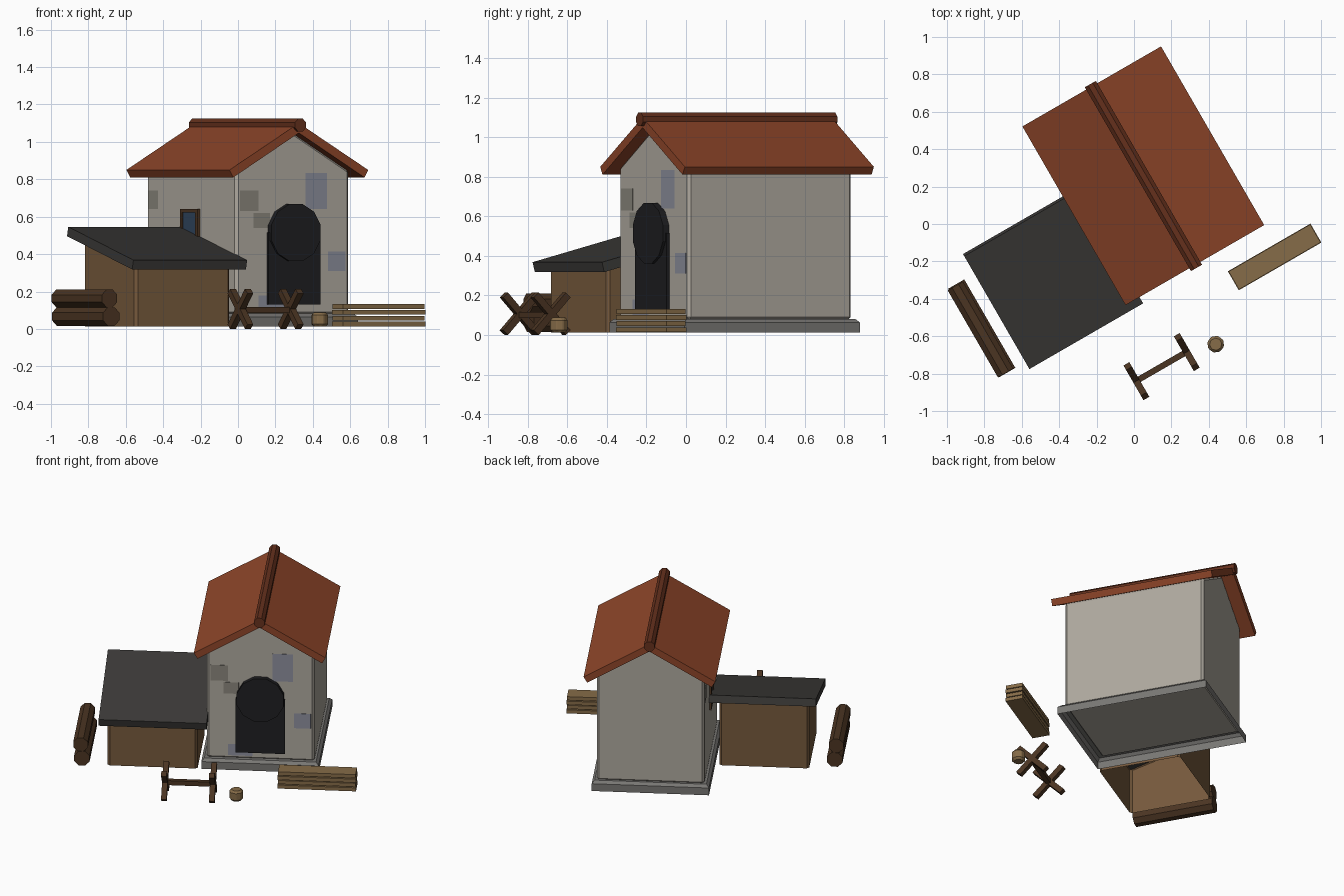
import bpy, bmesh
from math import radians, pi
from mathutils import Matrix, Vector

if "Cube" in bpy.data.objects:
    bpy.data.objects.remove(bpy.data.objects["Cube"])

TURN = radians(30)   # whole yard is turned 30 degrees about z
CX = 0.172           # house centre line (local x)


def mat(name, r, g, b):
    m = bpy.data.materials.new(name)
    m.diffuse_color = (r, g, b, 1)
    m.use_nodes = True
    m.node_tree.nodes["Principled BSDF"].inputs["Base Color"].default_value = m.diffuse_color
    return m


STONE = mat("stone", 0.42, 0.39, 0.34)
PLINTH = mat("plinth_stone", 0.19, 0.185, 0.175)
TILE = mat("tile", 0.27, 0.06, 0.022)
RIDGE = mat("ridge_tile", 0.13, 0.03, 0.012)
SLATE = mat("slate", 0.045, 0.043, 0.04)
BLACK = mat("black", 0.013, 0.013, 0.015)
SHED = mat("shed_wood", 0.18, 0.1, 0.045)
DARK = mat("dark_wood", 0.07, 0.035, 0.016)
PLANK = mat("plank_wood", 0.24, 0.15, 0.065)
GLASS = mat("glass", 0.03, 0.06, 0.11)
BLUE = mat("blue_stone", 0.26, 0.27, 0.33)
GREY = mat("dark_stone", 0.25, 0.235, 0.2)


def finish(name, bm, material, bevel=0):
    me = bpy.data.meshes.new(name)
    bm.to_mesh(me)
    bm.free()
    me.materials.append(material)
    ob = bpy.data.objects.new(name, me)
    ob.rotation_euler.z = TURN
    bpy.context.collection.objects.link(ob)
    if bevel:
        mod = ob.modifiers.new("bevel", "BEVEL")
        mod.width, mod.segments = bevel, 1
    return ob


def drop_bottom(bm):
    low = min(bm.faces, key=lambda f: f.calc_center_median().z)
    bmesh.ops.delete(bm, geom=[low], context="FACES_ONLY")


def box(name, x, y, z, material, top_bevel=0, open_bottom=False):
    bm = bmesh.new()
    bmesh.ops.create_cube(bm, size=1)
    for v in bm.verts:
        v.co = [(a + b) / 2 + c * (b - a) for (a, b), c in zip((x, y, z), v.co)]
    if top_bevel:
        top = [e for e in bm.edges if all(v.co.z > z[1] - 1e-4 for v in e.verts)]
        bmesh.ops.bevel(bm, geom=top, offset=top_bevel, segments=1, affect="EDGES")
    if open_bottom:
        drop_bottom(bm)
    return finish(name, bm, material)


def prism(name, profile, a, b, axis, material, bevel=0, open_bottom=False):
    """Extrude a (side, z) profile along local x or y."""
    bm = bmesh.new()
    place = (lambda p: (a, p[0], p[1])) if axis == "x" else (lambda p: (p[0], a, p[1]))
    face = bm.faces.new([bm.verts.new(place(p)) for p in profile])
    new = bmesh.ops.extrude_face_region(bm, geom=[face])["geom"]
    step = Vector((b - a, 0, 0) if axis == "x" else (0, b - a, 0))
    bmesh.ops.translate(bm, vec=step, verts=[g for g in new if isinstance(g, bmesh.types.BMVert)])
    bmesh.ops.recalc_face_normals(bm, faces=bm.faces)
    if open_bottom:
        drop_bottom(bm)
    return finish(name, bm, material, bevel)


def cylinder(name, centre, r, length, axis, sides, material, bevel=0):
    bm = bmesh.new()
    bmesh.ops.create_cone(bm, cap_ends=True, segments=sides, radius1=r, radius2=r, depth=length)
    turn = Matrix.Rotation(pi / sides, 4, "Z")
    if axis == "y":
        turn = Matrix.Rotation(pi / 2, 4, "X") @ turn
    bmesh.ops.transform(bm, matrix=Matrix.Translation(centre) @ turn, verts=bm.verts)
    return finish(name, bm, material, bevel)


# House: plinth (open underneath) and gabled walls
box("plinth", (-0.21, 0.552), (-0.326, 0.696), (0.012, 0.082), PLINTH, 0.018, open_bottom=True)
prism("house_walls", [(CX - 0.35, 0.075), (CX + 0.35, 0.075), (CX + 0.35, 0.848),
                      (CX, 1.055), (CX - 0.35, 0.848)], -0.287, 0.667, "y", STONE, 0.015)

# Tiled roof slopes and ridge
for side, s in (("left", -1), ("right", 1)):
    prism("roof_" + side, [(CX, 1.1), (CX + s * 0.428, 0.85), (CX + s * 0.405, 0.81),
                           (CX, 1.048)], -0.353, 0.75, "y", TILE)
cylinder("roof_ridge", (CX, 0.197, 1.09), 0.037, 1.135, "y", 8, RIDGE)

# Arched door
box("door", (CX - 0.16, CX + 0.16), (-0.306, -0.26), (0.13, 0.515), BLACK)
cylinder("door_arch", (CX, -0.292, 0.515), 0.158, 0.06, "y", 12, BLACK)

# Odd stones set in the front and left walls
for i, (x0, x1, z0, z1, m) in enumerate([
        (0.25, 0.383, 0.64, 0.835, BLUE), (0.389, 0.498, 0.31, 0.415, BLUE),
        (-0.04, 0.12, 0.1, 0.18, BLUE), (-0.154, -0.04, 0.63, 0.74, GREY),
        (-0.07, 0.03, 0.54, 0.62, GREY)]):
    box(f"front_stone_{i}", (x0, x1), (-0.2895, -0.286), (z0, z1), m)
box("left_stone", (-0.18, -0.176), (0.545, 0.645), (0.64, 0.74), GREY)

# Window on the left wall, above the shed roof
WX = (-0.191, -0.16)
box("window_glass", (-0.184, -0.16), (0.12, 0.28), (0.44, 0.63), GLASS)
box("window_jamb_front", WX, (0.1, 0.13), (0.43, 0.642), DARK)
box("window_jamb_back", WX, (0.27, 0.29), (0.43, 0.642), DARK)
box("window_head", WX, (0.13, 0.27), (0.622, 0.642), DARK)
box("window_sill", WX, (0.13, 0.27), (0.43, 0.45), DARK)

# Lean-to shed, open underneath
prism("shed_walls", [(-0.324, 0.012), (0.23, 0.012), (0.23, 0.48), (-0.324, 0.342)],
      -0.82, -0.235, "x", SHED, 0.015, open_bottom=True)
prism("shed_roof", [(-0.392, 0.368), (0.305, 0.546), (0.318, 0.496), (-0.379, 0.318)],
      -0.872, -0.17, "x", SLATE)

# Log pile
cylinder("log_lower", (-0.984, -0.076, 0.066), 0.054, 0.546, "y", 8, DARK)
cylinder("log_upper", (-0.993, -0.078, 0.163), 0.051, 0.538, "y", 8, DARK)

# Sawhorse: two crossed pairs of legs and a rail
for end, x in (("left", -0.409), ("right", -0.098)):
    for tag, s in (("a", 1), ("b", -1)):
        prism(f"sawhorse_leg_{end}_{tag}",
              [(-0.734 + s * p, q) for p, q in [(-0.107, 0.024), (-0.079, 0.0),
                                               (0.107, 0.19), (0.079, 0.214)]],
              x - 0.018, x + 0.018, "x", DARK)
box("sawhorse_rail", (-0.409, -0.098), (-0.749, -0.717), (0.085, 0.117), DARK)

# Chopping block
cylinder("chopping_block", (0.057, -0.775, 0.05), 0.048, 0.076, "z", 8, PLANK, 0.014)

# Plank stack
for i in range(4):
    z = 0.014 + i * 0.031
    d = 0.003 * (i % 2)
    box(f"plank_{i}", (0.308 + d, 0.818 - d), (-0.587 + d, -0.47 - d), (z, z + 0.025), PLANK)
